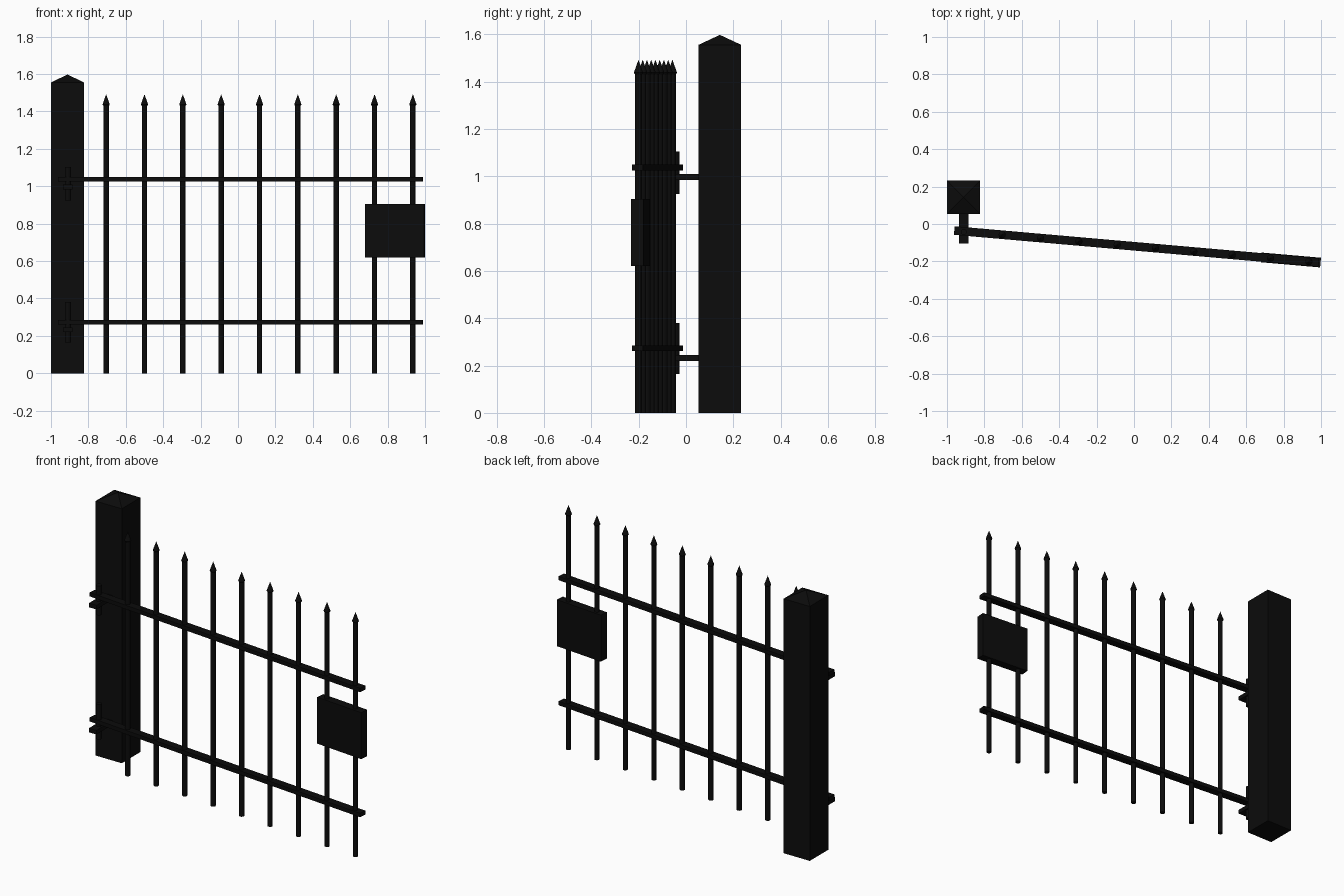
import bpy, bmesh, math
from mathutils import Matrix

if "Cube" in bpy.data.objects:
    bpy.data.objects.remove(bpy.data.objects["Cube"])

iron = bpy.data.materials.new("black_iron")
iron.diffuse_color = (0.0035, 0.0035, 0.0035, 1)
iron.use_nodes = True
iron.node_tree.nodes["Principled BSDF"].inputs["Base Color"].default_value = iron.diffuse_color

SLOPE = math.tan(math.radians(5))          # the gate stands slightly ajar
ANGLE = -math.radians(5)


def gate_y(x):
    return -0.035 - SLOPE * (x + 0.96)


def finish(name, bm, smooth=False):
    bmesh.ops.recalc_face_normals(bm, faces=bm.faces)
    me = bpy.data.meshes.new(name)
    bm.to_mesh(me)
    bm.free()
    me.materials.append(iron)
    ob = bpy.data.objects.new(name, me)
    bpy.context.collection.objects.link(ob)
    for p in me.polygons:
        p.use_smooth = smooth and abs(p.normal.z) < 0.9
    return ob


def box(name, centre, size, rot=0.0):
    bm = bmesh.new()
    m = (Matrix.Translation(centre) @ Matrix.Rotation(rot, 4, 'Z')
         @ Matrix.Diagonal((*size, 1)))
    bmesh.ops.create_cube(bm, size=1, matrix=m)
    return finish(name, bm)


def turned(name, x, y, profile, sides):
    """Stack of rings (radius, z); radius 0 ends in a point."""
    bm = bmesh.new()
    rings = []
    for r, z in profile:
        if r == 0:
            rings.append([bm.verts.new((x, y, z))])
        else:
            rings.append([bm.verts.new((x + r * math.cos(2 * math.pi * i / sides),
                                        y + r * math.sin(2 * math.pi * i / sides), z))
                          for i in range(sides)])
    bm.faces.new(rings[0])
    for a, b in zip(rings, rings[1:]):
        for i in range(sides):
            j = (i + 1) % sides
            bm.faces.new((a[i], a[j], b[0]) if len(b) == 1 else (a[i], a[j], b[j], b[i]))
    if len(rings[-1]) > 1:
        bm.faces.new(rings[-1])
    return finish(name, bm)


# square post with a pyramid cap
bm = bmesh.new()
x0, x1, y0, y1 = -1.0, -0.823, 0.053, 0.233
corners = [(x0, y0), (x1, y0), (x1, y1), (x0, y1)]
low = [bm.verts.new((x, y, 0)) for x, y in corners]
top = [bm.verts.new((x, y, 1.555)) for x, y in corners]
tip = bm.verts.new(((x0 + x1) / 2, (y0 + y1) / 2, 1.597))
bm.faces.new(low)
for i in range(4):
    j = (i + 1) % 4
    bm.faces.new((low[i], low[j], top[j], top[i]))
    bm.faces.new((top[i], top[j], tip))
finish("post", bm)

# two horizontal rails
for name, z in (("upper_rail", 1.037), ("lower_rail", 0.273)):
    box(name, (0.013, gate_y(0.013), z), (1.955, 0.046, 0.024), ANGLE)

# nine upright bars with spear tips
for i in range(9):
    x = -0.705 + 0.205 * i
    turned("upright_bar", x, gate_y(x), [(0.0145, 0), (0.0145, 1.43)], 12)
    turned("spear_tip", x, gate_y(x),
           [(0.012, 1.425), (0.0195, 1.437), (0, 1.492)], 12)

# lock box at the free end
box("lock_box", (0.839, gate_y(0.839), 0.762), (0.318, 0.052, 0.284), ANGLE)

# hinges: pin through the rail and arm into the post
for name, za, p0, p1 in (("upper", 0.996, 0.924, 1.104), ("lower", 0.232, 0.165, 0.38)):
    box(name + "_hinge_arm", (-0.91, -0.022, za), (0.05, 0.165, 0.025))
    turned(name + "_hinge_pin", -0.91, -0.043, [(0.016, p0), (0.016, p1)], 12)
